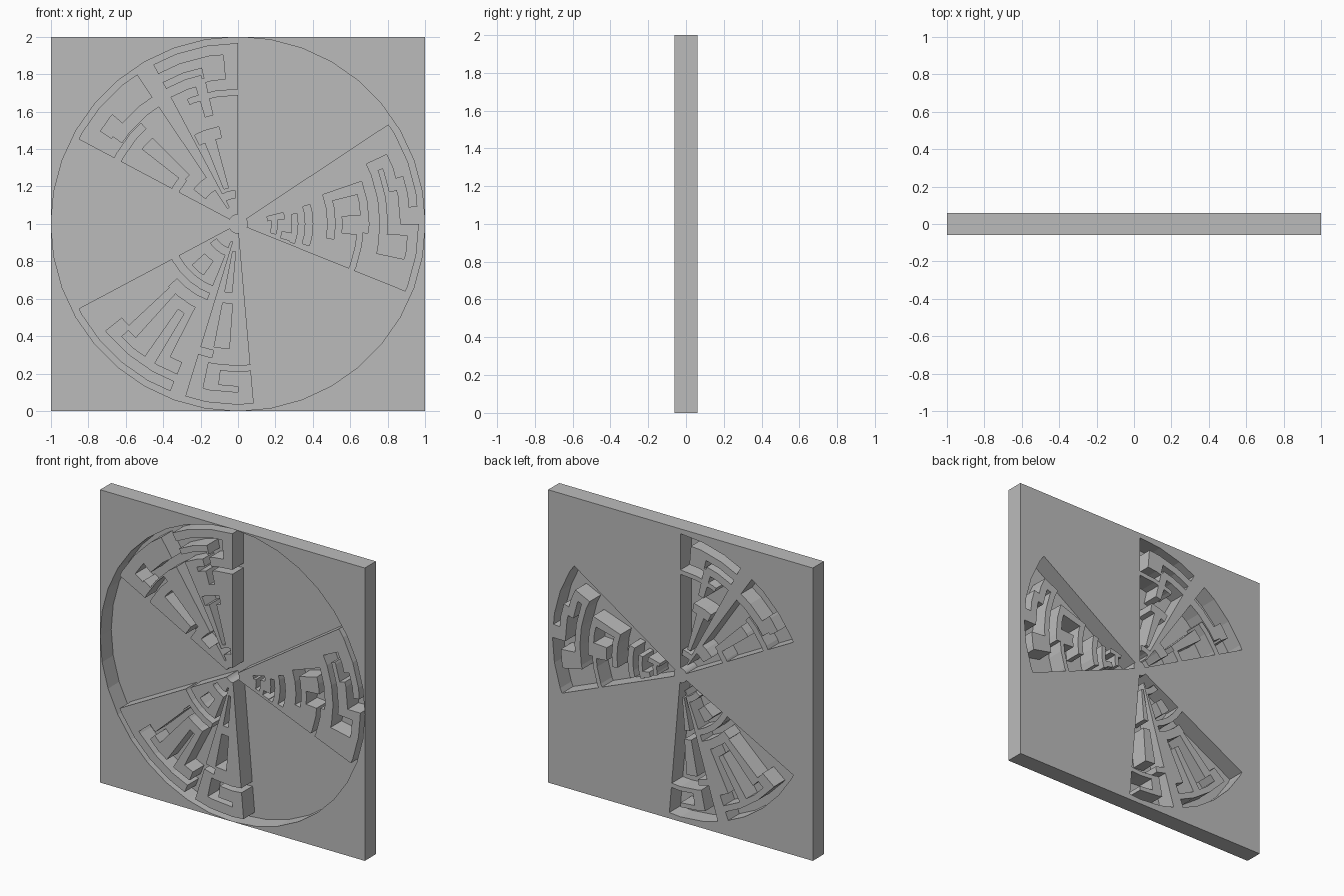
import bpy, bmesh, math

if "Cube" in bpy.data.objects:
    bpy.data.objects.remove(bpy.data.objects["Cube"])

FRONT, BACK = -0.06, 0.06     # the two levels of the relief
RIM = 0.967                   # outer radius of the raised wedges
FACET = 10                    # degrees per arc facet

# Raised wedges (angle from, angle to) and the grooves sunk into each one
# groove = (radius from, radius to, angle from, angle to)
upper_grooves = [
    (.10, .967, 118, 124),                                                  # dividing channel
    (.76, .82, 124, 145), (.82, .89, 139, 146), (.71, .75, 134, 152),
    (.37, .65, 135, 142), (.36, .40, 140, 152), (.22, .30, 124, 142),
    (.86, .91, 95, 118), (.78, .91, 95, 103), (.77, .82, 104, 118),
    (.69, .72, 90, 112), (.60, .80, 103, 107),
    (.47, .53, 101, 116), (.20, .53, 105, 112), (.14, .18, 95, 118),
]
right_grooves = [
    (.87, .967, 0, 5.5), (.87, .92, 0, 16), (.83, .88, 12, 25),
    (.76, .88, 21, 25), (.76, .80, -12, 25), (.76, .91, -12, -4),
    (.64, .67, -22, -4), (.56, .67, -5, 4), (.66, .70, -4, 18),
    (.52, .70, 14, 19), (.48, .52, -9, 19), (.36, .40, -17, 15),
    (.29, .32, -19, 10), (.16, .25, 6, 14), (.18, .21, -15, 12),
    (.24, .29, -18, -10),
]
lower_grooves = [
    (.10, .967, 248, 253),                                                  # dividing channel
    (.87, .91, 219, 248), (.80, .90, 219, 224), (.46, .82, 223, 228),
    (.56, .87, 235, 239), (.44, .50, 222, 248), (.50, .80, 243, 248),
    (.36, .40, 208, 248), (.24, .33, 222, 236), (.14, .18, 215, 248),
    (.43, .67, 259, 266), (.76, .79, 258, 275), (.79, .90, 258, 263),
    (.87, .90, 258, 270), (.15, .37, 259, 265), (.69, .73, 253, 259),
]
wedges = [((90, 152), upper_grooves), ((-22, 33.5), right_grooves),
          ((208, 275), lower_grooves)]

# Shared polar grid holding every groove edge
angles = set(range(0, 360, FACET)) | {45, 135, 225, 315}
radii = {0, .05, RIM, 1}
for (a0, a1), grooves in wedges:
    angles |= {a0 % 360, a1 % 360}
    for r0, r1, b0, b1 in grooves:
        radii |= {r0, r1}
        angles |= {b0 % 360, b1 % 360}
angles, radii = sorted(angles), sorted(radii)
NA, NR = len(angles), len(radii)


def level(i, j):
    """Height of the grid cell between radius i, i+1 and angle j, j+1."""
    r = (radii[i] + radii[i + 1]) / 2
    nxt = angles[j + 1] if j + 1 < NA else 360
    a = (angles[j] + nxt) / 2
    if r > RIM or r < .05:
        return BACK
    for (a0, a1), grooves in wedges:
        span = (a - a0) % 360
        if span < a1 - a0:
            t = a0 + span
            hit = any(p < r < q and b < t < c for p, q, b, c in grooves)
            return BACK if hit else FRONT
    return BACK


def polar(r, a):
    """Point on a faceted circle of radius r."""
    half = FACET / 2
    k = math.cos(math.radians(half)) / math.cos(math.radians(a % FACET - half))
    t = math.radians(a)
    return r * k * math.cos(t), r * k * math.sin(t)


def square(a):
    """Point on the square outline in direction a."""
    c, s = math.cos(math.radians(a)), math.sin(math.radians(a))
    m = max(abs(c), abs(s))
    return c / m, s / m


class Sheet:
    """Collects faces with shared vertices."""
    def __init__(self):
        self.bm, self.verts = bmesh.new(), {}

    def face(self, pts):
        out = []
        for (x, z), y in pts:
            key = (round(x, 4), y, round(z, 4))
            if key not in self.verts:
                self.verts[key] = self.bm.verts.new((x, y, z + 1))
            v = self.verts[key]
            if v not in out:
                out.append(v)
        if len(out) > 2 and not self.bm.faces.get(out):
            self.bm.faces.new(out)

    def wall(self, p, q, ya, yb):
        if ya != yb:
            self.face([(p, ya), (q, ya), (q, yb), (p, yb)])

    def finish(self, name, mat):
        me = bpy.data.meshes.new(name)
        self.bm.to_mesh(me)
        self.bm.free()
        me.materials.append(mat)
        bpy.context.collection.objects.link(bpy.data.objects.new(name, me))


grey = bpy.data.materials.new("plain grey")
grey.diffuse_color = (0.5, 0.5, 0.5, 1)
grey.use_nodes = True
grey.node_tree.nodes["Principled BSDF"].inputs["Base Color"].default_value = grey.diffuse_color

# Relief disc: folded sheet of raised wedges and sunken grooves
disc = Sheet()
lv = [[level(i, j) for j in range(NA)] for i in range(NR - 1)]
for i in range(NR - 1):
    r0, r1 = radii[i], radii[i + 1]
    for j in range(NA):
        k = (j + 1) % NA
        a, b, y = angles[j], angles[k], lv[i][j]
        disc.face([(polar(r0, a), y), (polar(r1, a), y),
                   (polar(r1, b), y), (polar(r0, b), y)])
        disc.wall(polar(r1, b), polar(r0, b), y, lv[i][k])
        if i + 1 < NR - 1:
            disc.wall(polar(r1, a), polar(r1, b), y, lv[i + 1][j])
disc.finish("relief_disc", grey)

# Square frame: solid corners around the round opening
frame = Sheet()
for j in range(NA):
    a, b = angles[j], angles[(j + 1) % NA]
    p, q, s, t = polar(1, a), polar(1, b), square(a), square(b)
    frame.face([(p, FRONT), (s, FRONT), (t, FRONT), (q, FRONT)])
    frame.face([(p, BACK), (q, BACK), (t, BACK), (s, BACK)])
    frame.wall(p, q, FRONT, BACK)
    frame.wall(t, s, FRONT, BACK)
frame.finish("square_frame", grey)
